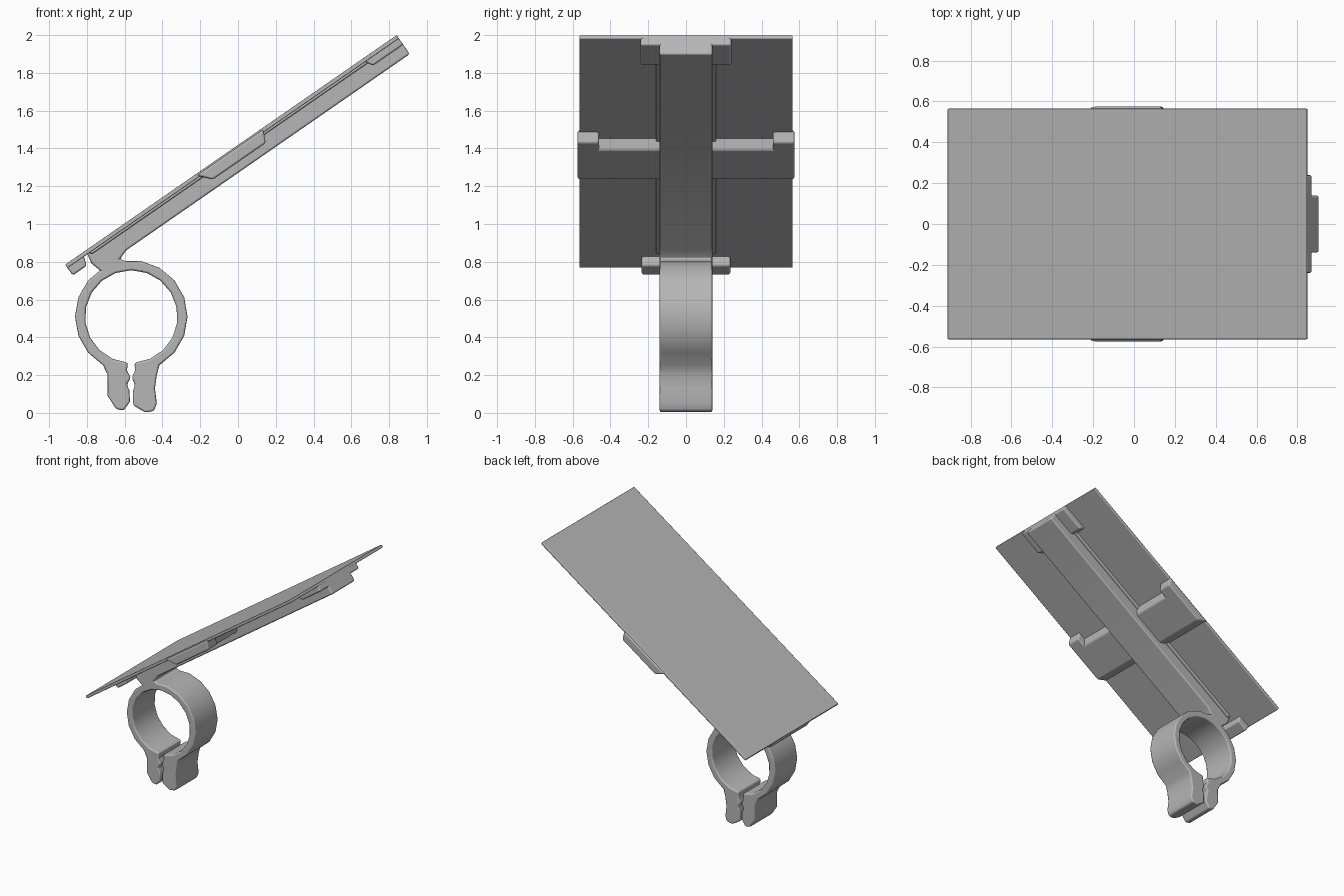
import bpy, bmesh
from math import cos, sin, radians, atan2
from mathutils import Vector

if "Cube" in bpy.data.objects:
    bpy.data.objects.remove(bpy.data.objects["Cube"], do_unlink=True)

GREY = (0.47, 0.47, 0.47, 1)
grey = bpy.data.materials.new("plain_grey")
grey.use_nodes = True
grey.diffuse_color = GREY
grey.node_tree.nodes["Principled BSDF"].inputs["Base Color"].default_value = GREY

# Sloped frame: u runs up the panel, n is its normal
LOW, HIGH = Vector((-0.915, 0.785)), Vector((0.84, 2.0))
LENGTH = (HIGH - LOW).length
TILT = atan2(HIGH.y - LOW.y, HIGH.x - LOW.x)


def on_slope(points):
    return [(LOW.x + u * cos(TILT) - n * sin(TILT),
             LOW.y + u * sin(TILT) + n * cos(TILT)) for u, n in points]


def prism(name, profile, y0, y1, bevel=0.012):
    """Extrude an x-z profile along y and round its edges."""
    bm = bmesh.new()
    face = bm.faces.new([bm.verts.new((x, y0, z)) for x, z in profile])
    ext = bmesh.ops.extrude_face_region(bm, geom=[face], use_keep_orig=True)
    verts = [g for g in ext["geom"] if isinstance(g, bmesh.types.BMVert)]
    bmesh.ops.translate(bm, verts=verts, vec=(0, y1 - y0, 0))
    bmesh.ops.recalc_face_normals(bm, faces=bm.faces[:])
    mesh = bpy.data.meshes.new(name)
    bm.to_mesh(mesh)
    bm.free()
    mesh.materials.append(grey)
    obj = bpy.data.objects.new(name, mesh)
    bpy.context.collection.objects.link(obj)
    bpy.ops.object.select_all(action="DESELECT")
    obj.select_set(True)
    bpy.context.view_layer.objects.active = obj
    bpy.ops.object.shade_smooth_by_angle(angle=radians(35))
    mod = obj.modifiers.new("rounded_edges", "BEVEL")
    mod.width = bevel
    mod.segments = 2
    mod.limit_method = "ANGLE"
    mod.angle_limit = radians(40)
    mod.harden_normals = True
    return obj


def arc(radius, start, end, count):
    angles = [radians(start + (end - start) * i / count) for i in range(count + 1)]
    return [(-0.565 + radius * cos(a), 0.51 + radius * sin(a)) for a in angles]


# Thin panel
prism("panel", on_slope([(0, 0), (LENGTH, 0), (LENGTH, -0.022), (0, -0.022)]),
      -0.565, 0.565, 0.006)

# Spine under the panel, running down into the neck above the ring
prism("spine_and_neck",
      on_slope([(0.13, -0.01), (LENGTH, -0.01), (LENGTH, -0.122), (0.31, -0.122)])
      + [(-0.625, 0.815), (-0.56, 0.79), (-0.62, 0.77), (-0.72, 0.71),
         (-0.725, 0.75), (-0.775, 0.79)], -0.14, 0.14)
prism("spine_foot", on_slope([(0.13, -0.01), (LENGTH, -0.01),
                              (LENGTH, -0.035), (0.15, -0.035)]), -0.16, 0.16, 0.008)

# Support tabs at both ends of the spine
prism("top_tab", on_slope([(1.91, -0.01), (LENGTH, -0.01), (LENGTH, -0.062),
                           (1.94, -0.062)]), -0.24, 0.24)
prism("bottom_tab", on_slope([(0, -0.01), (0.11, -0.01), (0.09, -0.07),
                              (0, -0.07)]), -0.235, 0.235)

# Cross arm and the wider pads at its ends
prism("cross_arm", on_slope([(0.84, -0.01), (1.21, -0.01), (1.17, -0.075),
                             (0.9, -0.075)]), -0.5, 0.5)
for side, name in ((1, "left_pad"), (-1, "right_pad")):
    y0, y1 = sorted((0.46 * side, 0.575 * side))
    prism(name, on_slope([(0.84, -0.008), (1.27, -0.008), (1.24, -0.075),
                          (0.9, -0.075)]), y0, y1)

# Open clamp ring with two lugs
left_lug = [(-0.69, 0.2), (-0.69, 0.09), (-0.645, 0.02), (-0.605, 0.012),
            (-0.572, 0.06), (-0.575, 0.12), (-0.589, 0.15), (-0.567, 0.185),
            (-0.588, 0.225)]
right_lug = [(-0.545, 0.225), (-0.562, 0.185), (-0.545, 0.15), (-0.557, 0.11),
             (-0.555, 0.04), (-0.49, 0.002), (-0.445, 0.01), (-0.43, 0.05),
             (-0.44, 0.13), (-0.43, 0.2)]
prism("clamp_ring", arc(0.298, -60, 240, 15) + left_lug
      + arc(0.245, 266, -86, 18) + right_lug, -0.14, 0.14)
